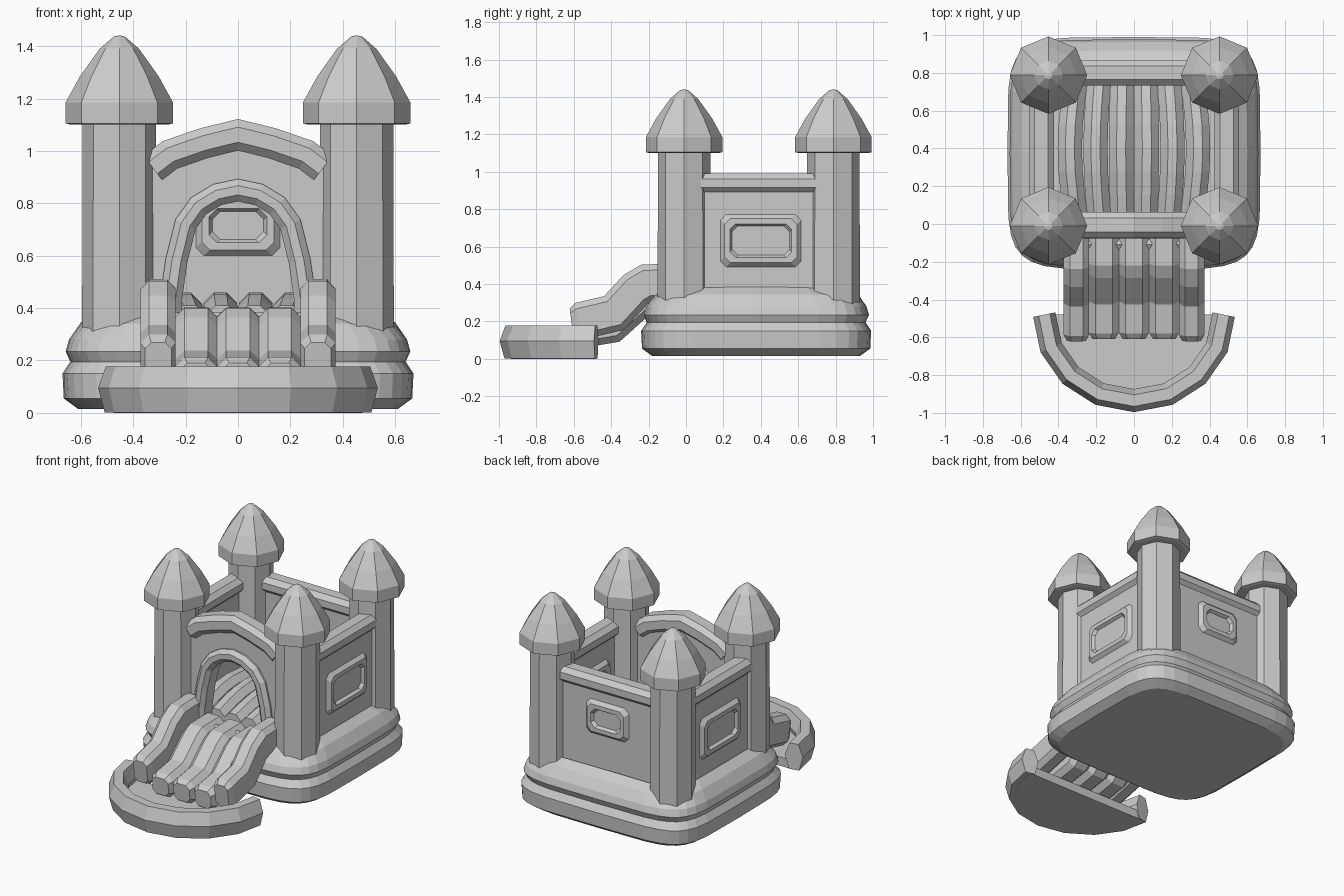
import bpy, bmesh, math
from mathutils import Vector as V

if "Cube" in bpy.data.objects:
    bpy.data.objects.remove(bpy.data.objects["Cube"])

X, Y, Z = V((1, 0, 0)), V((0, 1, 0)), V((0, 0, 1))


def loft(name, rings, cap=True):
    """Skin a list of equal-length point rings."""
    bm = bmesh.new()
    vs = [[bm.verts.new(p) for p in r] for r in rings]
    n = len(vs[0])
    for a, b in zip(vs, vs[1:]):
        for i in range(n):
            j = (i + 1) % n
            bm.faces.new((a[i], a[j], b[j], b[i]))
    if cap:
        bm.faces.new(vs[0])
        bm.faces.new(vs[-1])
    bmesh.ops.recalc_face_normals(bm, faces=bm.faces)
    me = bpy.data.meshes.new(name)
    bm.to_mesh(me)
    bm.free()
    ob = bpy.data.objects.new(name, me)
    bpy.context.collection.objects.link(ob)
    return ob


def chamfered(w, h, c):
    """Octagonal section: rectangle of half-size w, h with cut corners."""
    return [(w, h - c), (w - c, h), (c - w, h), (-w, h - c),
            (-w, c - h), (c - w, -h), (w - c, -h), (w, c - h)]


def sweep(name, path, section, normal, scales=None):
    """Sweep a section along a planar path, mitred at the bends."""
    path = [V(p) for p in path]
    rings = []
    for i, p in enumerate(path):
        d0 = (p - path[i - 1]).normalized() if i else None
        d1 = (path[i + 1] - p).normalized() if i < len(path) - 1 else None
        t = ((d0 or d1) + (d1 or d0)).normalized()
        m = 1 / max(0.5, t.dot(d0 or d1))
        s = t.cross(normal)
        k = scales[i] if scales else 1
        rings.append([p + s * u * m * k + normal * v * k for u, v in section])
    return loft(name, rings)


def prism(name, outline, direction):
    return loft(name, [[V(p) for p in outline], [V(p) + direction for p in outline]])


def mirrored(half):
    """Mirror a list of (x, z) from the centre outward into a full left-right path."""
    return [(-x, z) for x, z in reversed(half)] + half[1:]


# inflated base: two stacked bulging tubes on a rounded rectangle
def base_ring(inset, z, crown=0.0):
    pts = []
    for i in range(32):
        a = math.tau * i / 32
        c, s = math.cos(a), math.sin(a)
        x = math.copysign(abs(c) ** 0.36, c) * (0.67 - inset)
        y = math.copysign(abs(s) ** 0.36, s) * (0.615 - inset) + 0.375
        pts.append((x, y, z + crown * max(c ** 4, s ** 4)))
    return pts


loft("base", [base_ring(*r) for r in (
    (0.06, 0.015), (0.005, 0.055), (0.0, 0.15), (0.03, 0.195), (0.012, 0.235),
    (0.025, 0.28), (0.07, 0.325, 0.02), (0.13, 0.34, 0.045), (0.2, 0.345, 0.0))])

# corner towers with pointed roofs
SHAFT = [(0.142, 0.28), (0.14, 1.12)]
ROOF = [(0.185, 1.10), (0.205, 1.105), (0.205, 1.185), (0.15, 1.285),
        (0.075, 1.39), (0.022, 1.436), (0.006, 1.44)]
for sx in (-1, 1):
    for yc, side in ((-0.01, "front"), (0.788, "back")):
        for part, prof in (("tower", SHAFT), ("tower_roof", ROOF)):
            loft(f"{side}_{part}", [[(sx * 0.453 + r * math.cos(k * math.pi / 4),
                                      yc + r * math.sin(k * math.pi / 4), z)
                                     for k in range(8)] for r, z in prof])


# raised window frame with recessed panel
def window(name, centre, across, out, w, h):
    rings = []
    for grow, depth in ((0, -0.01), (0, 0.0), (-0.022, 0.024), (-0.05, 0.024), (-0.062, 0.004)):
        rings.append([V(centre) + across * u + Z * v + out * depth
                      for u, v in chamfered(w + grow, h + grow, 0.03)])
    loft(name, rings)


# side walls, back wall, their top rails and windows
RAIL = chamfered(0.053, 0.066, 0.03)
T = 0.042
for sx in (-1, 1):
    x = sx * 0.49
    prism("side_wall", [(x - T, 0.05, 0.3), (x + T, 0.05, 0.3),
                        (x + T, 0.05, 0.93), (x - T, 0.05, 0.93)], Y * 0.69)
    sweep("side_rail", [(x, 0.075, 0.938), (x, 0.695, 0.938)], RAIL, X)
    for d in (-1, 1):
        window("side_window", (x + d * T, 0.4, 0.632), Y, X * d, 0.215, 0.14)
prism("back_wall", [(-0.4, 0.8 - T, 0.3), (-0.4, 0.8 + T, 0.3),
                    (-0.4, 0.8 + T, 0.93), (-0.4, 0.8 - T, 0.93)], X * 0.8)
sweep("back_rail", [(-0.34, 0.8, 0.938), (0.34, 0.8, 0.938)], RAIL, Y)
for d in (-1, 1):
    window("back_window", (0, 0.8 + d * T, 0.715), X, Y * d, 0.16, 0.115)

# front wall with arched doorway, arch trim and curved top rail
top = mirrored([(0, 1.062), (0.13, 1.03), (0.26, 0.985), (0.325, 0.935)])
door = mirrored([(0, 0.85), (0.08, 0.833), (0.15, 0.79), (0.2, 0.72),
                 (0.235, 0.58), (0.255, 0.44), (0.26, 0.3)])
outline = [(-0.36, 0.3), (-0.36, 0.93)] + top[1:-1] + [(0.36, 0.93), (0.36, 0.3)] + door[::-1]
prism("front_wall", [(x, -T, z) for x, z in outline], Y * 2 * T)
sweep("door_trim", [(x, -0.01, z) for x, z in door], chamfered(0.042, 0.068, 0.025), Y)
sweep("front_rail", [(x, -0.005, z) for x, z in top], chamfered(0.058, 0.068, 0.03), Y)

# bouncing floor: six arched ribs bowing outward
for i in range(6):
    x0 = (i - 2.5) * 0.132
    rings = []
    for k in range(7):
        f = k / 6
        b = math.sin(math.pi * f)
        rings.append([(x0 * (0.93 + 0.1 * b) + u, 0.03 + 0.74 * f, 0.345 + 0.05 * b + v)
                      for u, v in chamfered(0.064, 0.065, 0.04)])
    loft("floor_rib", rings)

# slide: three lanes between two taller bolsters
LANE = [(-0.03, 0.325), (-0.2, 0.322), (-0.24, 0.3), (-0.39, 0.165), (-0.57, 0.135), (-0.605, 0.132)]
BOLSTER = [(-0.05, 0.41), (-0.21, 0.405), (-0.27, 0.37), (-0.385, 0.245), (-0.575, 0.2), (-0.612, 0.195)]
ENDS = [1, 1, 1, 1, 1, 0.75]
for x in (-0.16, 0, 0.16):
    sweep("slide_lane", [(x, y, z) for y, z in LANE], chamfered(0.078, 0.08, 0.035), X, ENDS)
for x in (-0.305, 0.305):
    sweep("slide_bolster", [(x, y, z) for y, z in BOLSTER], chamfered(0.1, 0.067, 0.032), X, ENDS)

# landing pad: half-round tube with a flat floor
arc = [(0.475 * math.cos(math.pi * (1 + k / 8)), -0.48 + 0.455 * math.sin(math.pi * (1 + k / 8)))
       for k in range(9)]
sweep("landing_tube", [(x, y, 0.09) for x, y in arc],
      [(0.06, 0.005), (0.03, 0.088), (-0.03, 0.088), (-0.06, 0.005), (-0.035, -0.088), (0.035, -0.088)], Z)
prism("landing_floor", [(x, y, 0.0) for x, y in arc], Z * 0.06)
